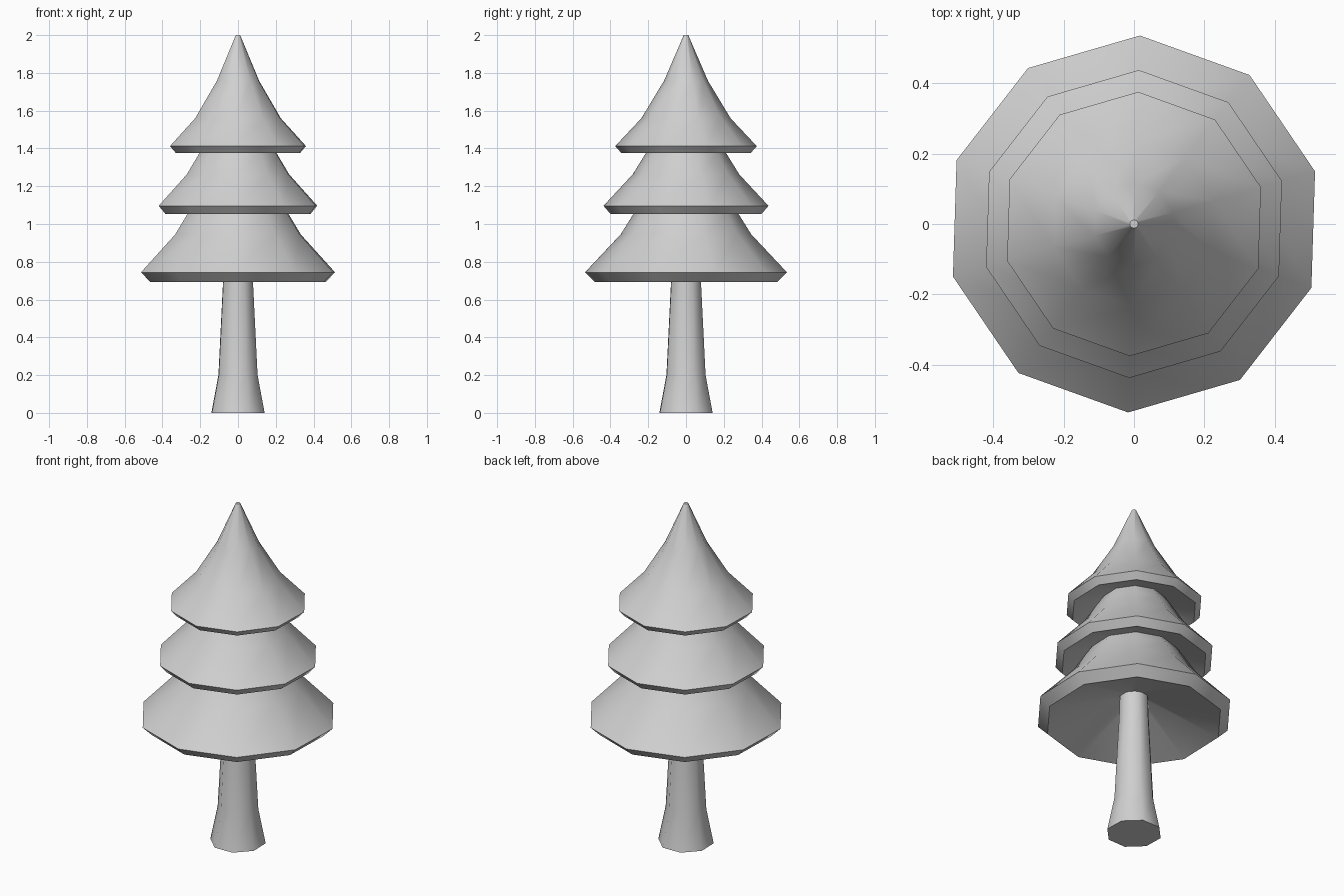
import bpy
import bmesh
import math

cube = bpy.data.objects.get("Cube")
if cube:
    bpy.data.objects.remove(cube, do_unlink=True)

grey = bpy.data.materials.new("light_grey")
grey.use_nodes = True
colour = (0.63, 0.63, 0.63, 1.0)
grey.diffuse_color = colour
grey.node_tree.nodes["Principled BSDF"].inputs["Base Color"].default_value = colour


def lathe(name, profile, sides, turn):
    """Closed low-sided lathe of (radius, height) rings, from underside to top."""
    bm = bmesh.new()
    rings = []
    for radius, z in profile:
        ring = []
        for i in range(sides):
            a = math.radians(turn) + math.tau * i / sides
            ring.append(bm.verts.new((radius * math.cos(a), radius * math.sin(a), z)))
        rings.append(ring)
    for low, high in zip(rings, rings[1:]):
        for i in range(sides):
            j = (i + 1) % sides
            face = bm.faces.new((low[i], low[j], high[j], high[i]))
            face.smooth = True
    # Flat caps
    bm.faces.new(rings[0][::-1])
    bm.faces.new(rings[-1])
    bm.normal_update()
    # Crisp rims, soft sides
    for edge in bm.edges:
        level = abs(edge.verts[0].co.z - edge.verts[1].co.z) < 1e-5
        if level and edge.calc_face_angle(0) > math.radians(40):
            edge.smooth = False
    mesh = bpy.data.meshes.new(name)
    bm.to_mesh(mesh)
    bm.free()
    mesh.materials.append(grey)
    obj = bpy.data.objects.new(name, mesh)
    bpy.context.collection.objects.link(obj)


# Trunk with a flared foot, running up into the hollow of the lowest tier
lathe("trunk", [(0.151, 0), (0.111, 0.2), (0.084, 0.71), (0.078, 0.9)], 8, 24)

# Stacked branch tiers, each tucked into the hollow underside of the one above
tiers = {
    "lower_branches": [(0.482, 0.692), (0.535, 0.744), (0.346, 0.945), (0.276, 1.057), (0.2, 1.17)],
    "middle_branches": [(0.4, 1.053), (0.437, 1.096), (0.282, 1.263), (0.211, 1.378), (0.13, 1.5)],
    "top_branches": [(0.342, 1.375), (0.375, 1.412), (0.236, 1.56), (0.117, 1.757), (0.012, 2.0)],
}
for name, profile in tiers.items():
    rim_radius, rim_height = profile[0]
    core = 0.05
    hollow = (core, rim_height + 0.36 * (rim_radius - core))
    lathe(name, [hollow] + profile, 10, 16.2)
